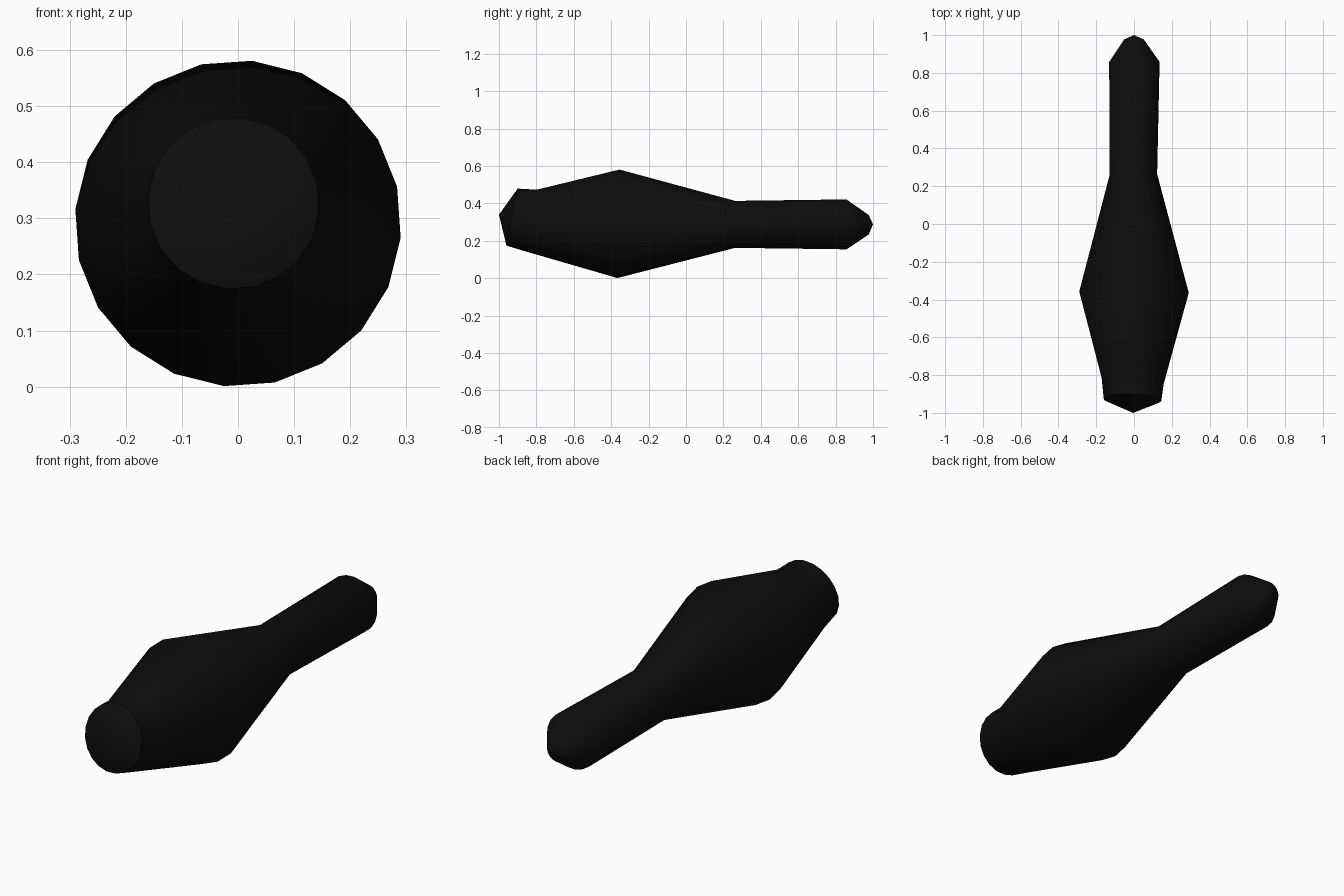
import bpy, bmesh, math

cube = bpy.data.objects.get("Cube")
if cube:
    bpy.data.objects.remove(cube, do_unlink=True)

mat = bpy.data.materials.new("near_black")
mat.use_nodes = True
colour = (0.004, 0.004, 0.004, 1.0)
mat.diffuse_color = colour
mat.node_tree.nodes["Principled BSDF"].inputs["Base Color"].default_value = colour

SIDES = 20
PHASE = math.radians(85)

# Cross-sections from front to back:
# y, centre x, centre z, radius, tilt (y per z), yaw (y per x)
SECTIONS = [
    (-0.93, -0.008, 0.327, 0.153, 0.20, -0.03),   # front rim
    (-0.83, -0.007, 0.309, 0.165, 0.20, -0.08),   # rim base
    (-0.361, 0.0, 0.291, 0.291, 0.02, -0.01),     # widest bulge
    (0.263, -0.003, 0.288, 0.126, 0.0, 0.01),     # neck start
    (0.858, 0.002, 0.288, 0.134, 0.0, 0.0),       # neck end
    (0.977, 0.0, 0.286, 0.052, 0.0, 0.0),         # rounded tip
]

bm = bmesh.new()
rings = []
for y, cx, cz, r, tilt, yaw in SECTIONS:
    ring = []
    for i in range(SIDES):
        a = PHASE + 2 * math.pi * i / SIDES
        dx, dz = r * math.cos(a), r * math.sin(a)
        ring.append(bm.verts.new((cx + dx, y + tilt * dz + yaw * dx, cz + dz)))
    rings.append(ring)

# Skin the sections, then close both ends with shallow cones
for r0, r1 in zip(rings, rings[1:]):
    for i in range(SIDES):
        j = (i + 1) % SIDES
        bm.faces.new((r0[i], r0[j], r1[j], r1[i]))
for ring, apex in ((rings[0], (-0.005, -1.0, 0.34)), (rings[-1], (0, 1.0, 0.288))):
    tip = bm.verts.new(apex)
    for i in range(SIDES):
        bm.faces.new((ring[i], ring[(i + 1) % SIDES], tip))
bmesh.ops.recalc_face_normals(bm, faces=bm.faces)

mesh = bpy.data.meshes.new("bulbous_body")
bm.to_mesh(mesh)
bm.free()
mesh.materials.append(mat)
body = bpy.data.objects.new("bulbous_body", mesh)
bpy.context.collection.objects.link(body)

# Smooth flanks with a crisp front rim
bpy.ops.object.select_all(action='DESELECT')
body.select_set(True)
bpy.context.view_layer.objects.active = body
bpy.ops.object.shade_smooth_by_angle(angle=math.radians(45))
